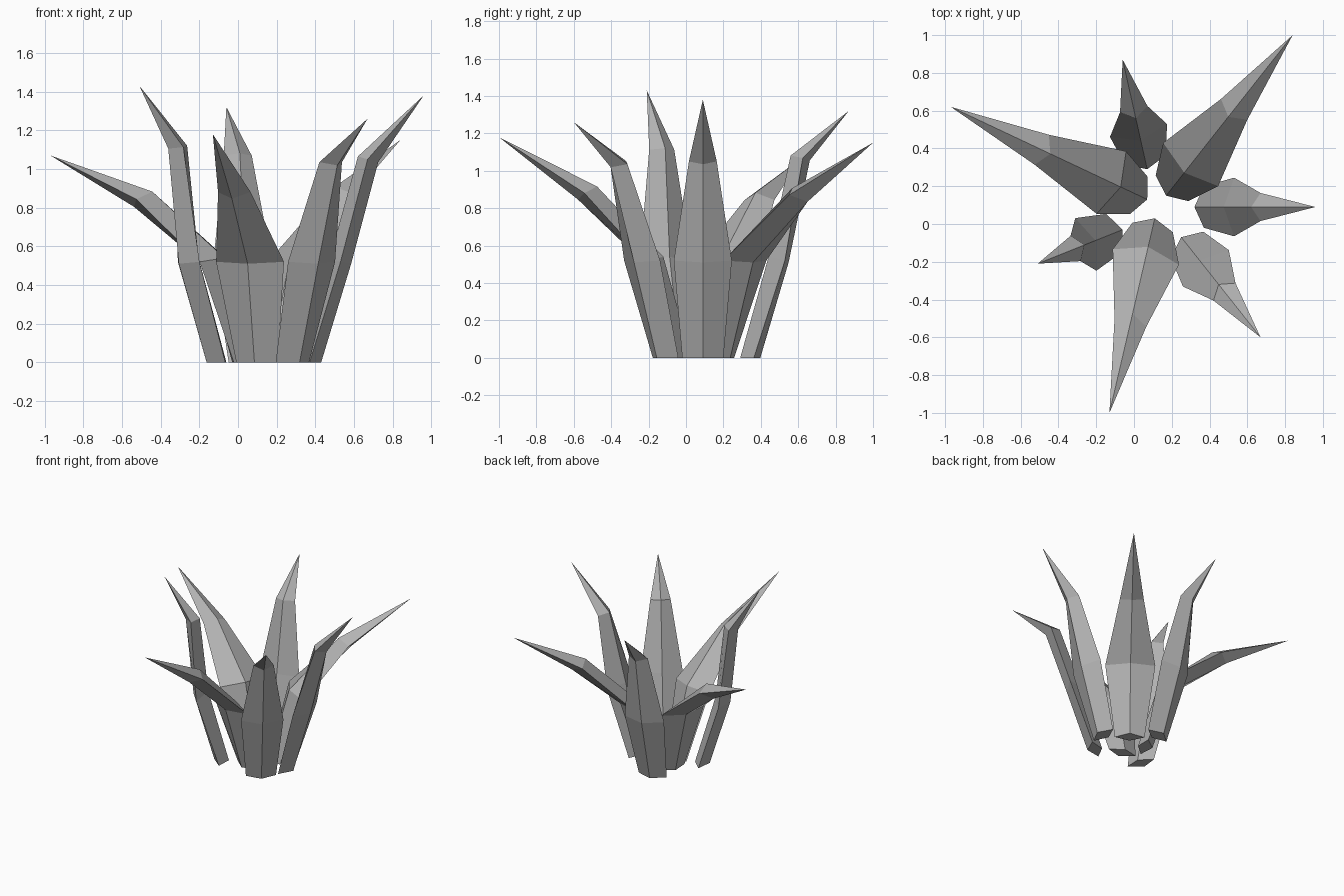
import bpy, bmesh
from mathutils import Vector

cube = bpy.data.objects.get("Cube")
if cube:
    bpy.data.objects.remove(cube, do_unlink=True)

grey = bpy.data.materials.new("plain_grey")
grey.use_nodes = True
colour = (0.45, 0.45, 0.45, 1)
grey.diffuse_color = colour
grey.node_tree.nodes["Principled BSDF"].inputs["Base Color"].default_value = colour


def make_leaf(name, root, tip, width):
    """Diamond-section blade from its inner root point out to a sharp tip."""
    origin, end = Vector((*root, 0)), Vector(tip)
    reach = Vector((end.x - origin.x, end.y - origin.y, 0))
    out = reach.normalized()
    side = Vector((-out.y, out.x, 0))
    bend = (reach.length - 0.64) / 0.42     # how far the top half leans out
    r, z = 0.35 + 0.22 * bend, 1.05 - 0.17 * bend
    drop = 0.015 + 0.02 * bend
    # each ring: half width, then (reach, height) of inner, side, outer points
    rings = [
        (0.11, (0, 0), (0.05, 0), (0.11, 0)),
        (width, (0.155, 0.54), (0.21, 0.52), (0.265, 0.51)),
        (width * 0.48, (r - 0.05, z + drop), (r, z), (r + 0.055, z - drop)),
    ]
    bm = bmesh.new()

    def point(p, lateral=0):
        return bm.verts.new(origin + out * p[0] + side * lateral + Vector((0, 0, p[1])))

    loops = [[point(i), point(s, w), point(o), point(s, -w)] for w, i, s, o in rings]
    bm.faces.new(loops[0])
    for low, high in zip(loops, loops[1:]):
        for k in range(4):
            n = (k + 1) % 4
            bm.faces.new((low[k], low[n], high[n], high[k]))
    apex = bm.verts.new(end)
    for k in range(4):
        bm.faces.new((loops[-1][k], loops[-1][(k + 1) % 4], apex))
    bmesh.ops.recalc_face_normals(bm, faces=bm.faces)
    mesh = bpy.data.meshes.new(name)
    bm.to_mesh(mesh)
    bm.free()
    mesh.materials.append(grey)
    bpy.context.collection.objects.link(bpy.data.objects.new(name, mesh))


# Rosette of leaves: root, tip, half width
make_leaf("back_left_leaf", (0.17, 0.15), (0.84, 1.0, 1.15), 0.185)
make_leaf("back_right_leaf", (0.07, 0.13), (-0.97, 0.62, 1.07), 0.183)
make_leaf("back_leaf", (0.07, 0.29), (-0.06, 0.87, 1.32), 0.155)
make_leaf("left_leaf", (0.32, 0.09), (0.96, 0.09, 1.38), 0.155)
make_leaf("front_left_leaf", (0.25, -0.07), (0.67, -0.6, 1.26), 0.155)
make_leaf("front_leaf", (0.11, 0.03), (-0.13, -1.0, 1.18), 0.18)
make_leaf("front_right_leaf", (-0.06, -0.03), (-0.51, -0.21, 1.43), 0.15)
